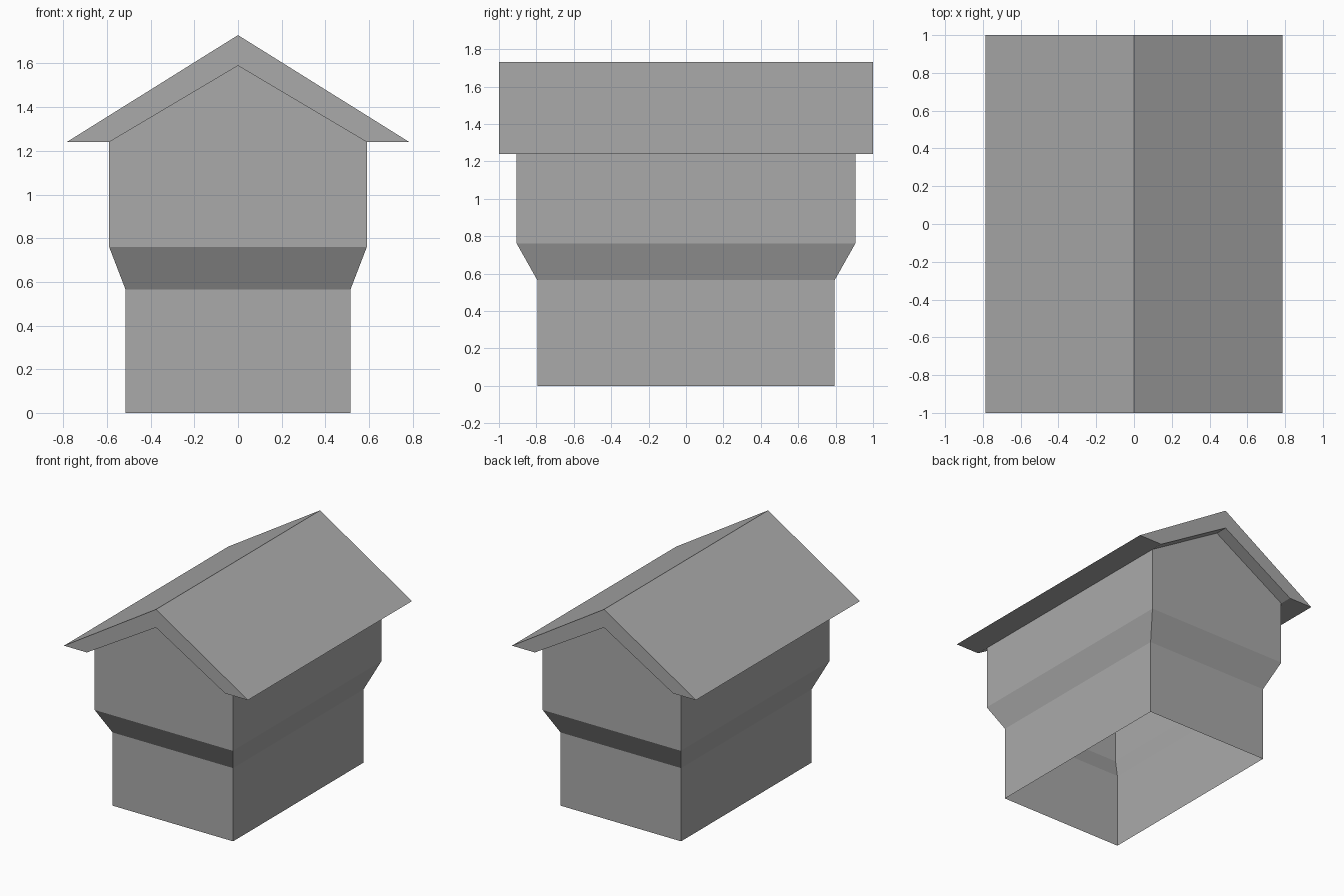
import bpy
import bmesh

cube = bpy.data.objects.get("Cube")
if cube:
    bpy.data.objects.remove(cube, do_unlink=True)

GREY = (0.4, 0.4, 0.4, 1)
grey = bpy.data.materials.new("plain grey")
grey.use_nodes = True
grey.diffuse_color = GREY
grey.node_tree.nodes["Principled BSDF"].inputs["Base Color"].default_value = GREY

EAVE, RIDGE, GABLE = 1.24, 1.73, 1.59
WALL_X, WALL_Y = 0.59, 0.905


def add_object(name, bm):
    bmesh.ops.recalc_face_normals(bm, faces=bm.faces)
    mesh = bpy.data.meshes.new(name)
    bm.to_mesh(mesh)
    bm.free()
    mesh.materials.append(grey)
    obj = bpy.data.objects.new(name, mesh)
    bpy.context.collection.objects.link(obj)
    return obj


# Walls: stacked rectangular rings, open underneath, flaring to the upper storey
bm = bmesh.new()
rings = []
for hx, hy, z in [(0.515, 0.795, 0), (0.515, 0.795, 0.565),
                  (WALL_X, WALL_Y, 0.76), (WALL_X, WALL_Y, EAVE)]:
    rings.append([bm.verts.new((sx * hx, sy * hy, z))
                  for sx, sy in [(-1, -1), (1, -1), (1, 1), (-1, 1)]])
for low, high in zip(rings, rings[1:]):
    for i in range(4):
        j = (i + 1) % 4
        bm.faces.new((low[i], low[j], high[j], high[i]))

# Gable triangles close the front and back walls up to the roof
top = rings[-1]
for a, b, y in [(top[0], top[1], -WALL_Y), (top[2], top[3], WALL_Y)]:
    bm.faces.new((a, b, bm.verts.new((0, y, GABLE))))
add_object("walls", bm)

# Roof: chevron profile with flat eave undersides, extruded front to back
bm = bmesh.new()
profile = [(-0.785, EAVE), (-WALL_X, EAVE), (0, GABLE),
           (WALL_X, EAVE), (0.785, EAVE), (0, RIDGE)]
end = bm.faces.new([bm.verts.new((x, -1, z)) for x, z in profile])
extruded = bmesh.ops.extrude_face_region(bm, geom=[end], use_keep_orig=True)
bmesh.ops.translate(bm, vec=(0, 2, 0),
                    verts=[v for v in extruded["geom"] if isinstance(v, bmesh.types.BMVert)])
add_object("roof", bm)
